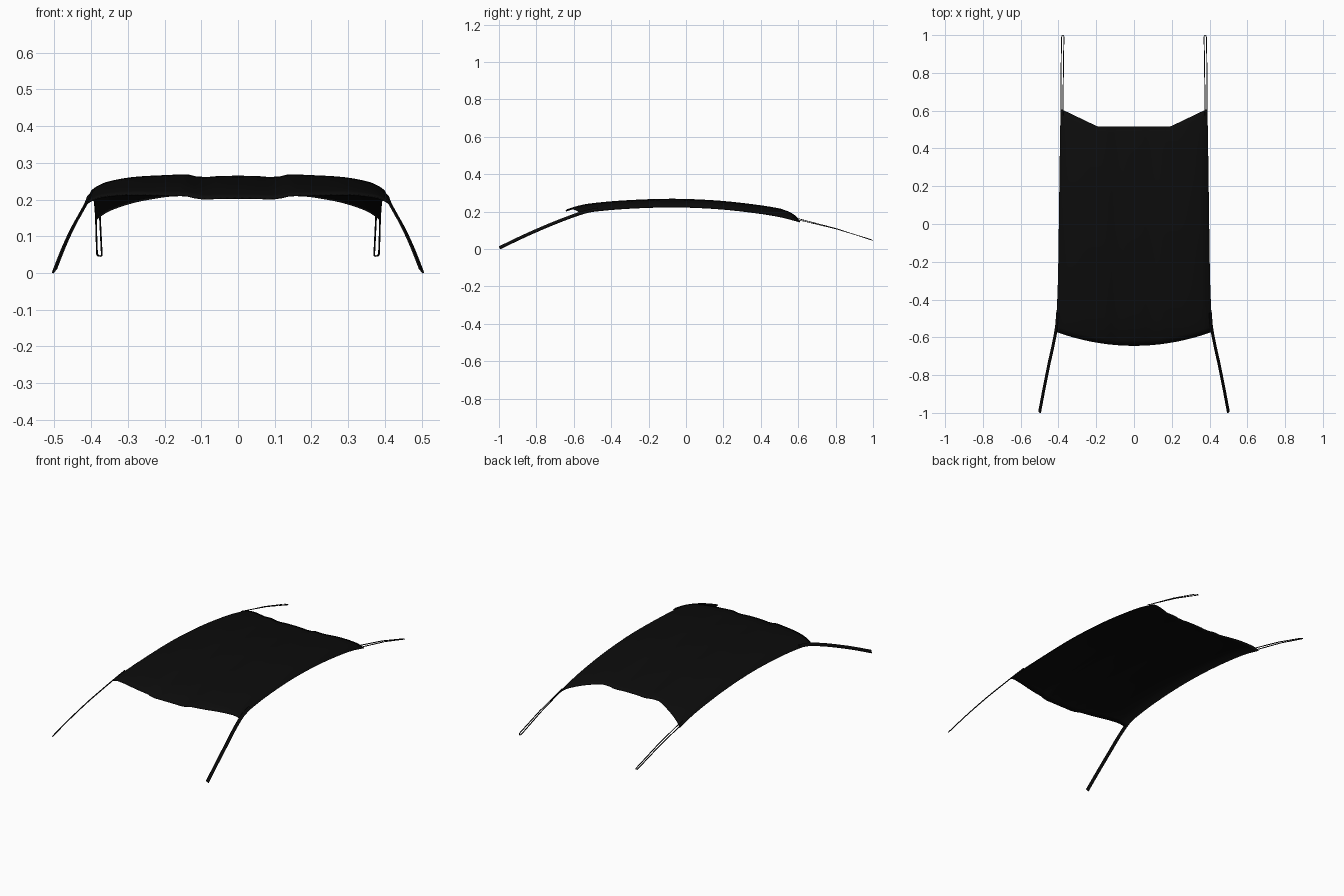
import bpy, bmesh, math
from mathutils import Vector

if "Cube" in bpy.data.objects:
    bpy.data.objects.remove(bpy.data.objects["Cube"])

black = bpy.data.materials.new("black_paint")
black.diffuse_color = (0.0035, 0.0035, 0.0035, 1)
black.use_nodes = True
black.node_tree.nodes["Principled BSDF"].inputs["Base Color"].default_value = black.diffuse_color


def curve_at(pts, x):
    """Smooth (cubic) interpolation through (x, value) points."""
    x = min(max(x, pts[0][0]), pts[-1][0])
    i = 0
    while i < len(pts) - 2 and x > pts[i + 1][0]:
        i += 1

    def slope(k):
        a, b = pts[max(k - 1, 0)], pts[min(k + 1, len(pts) - 1)]
        return (b[1] - a[1]) / (b[0] - a[0])
    (x0, v0), (x1, v1) = pts[i], pts[i + 1]
    h = x1 - x0
    s = (x - x0) / h
    return ((2*s**3 - 3*s**2 + 1) * v0 + (s**3 - 2*s**2 + s) * h * slope(i)
            + (3*s**2 - 2*s**3) * v1 + (s**3 - s**2) * h * slope(i + 1))


def add_object(name, bm):
    bmesh.ops.recalc_face_normals(bm, faces=bm.faces)
    mesh = bpy.data.meshes.new(name)
    bm.to_mesh(mesh)
    bm.free()
    mesh.materials.append(black)
    ob = bpy.data.objects.new(name, mesh)
    bpy.context.collection.objects.link(ob)
    bpy.ops.object.select_all(action='DESELECT')
    ob.select_set(True)
    bpy.context.view_layer.objects.active = ob
    bpy.ops.object.shade_smooth_by_angle(angle=math.radians(35))
    return ob


# Roof panel: crown along y, drop towards the sides, half width along y
crown = [(-.645, .212), (-.57, .235), (-.5, .247), (-.35, .261), (-.15, .27),
         (0, .27), (.2, .259), (.4, .236), (.515, .216), (.61, .191)]
drop = [(0, 0), (.33, .002), (.5, .005), (.73, .011), (.9, .024), (.97, .037), (1, .046)]
width = [(-.6, .417), (-.5, .411), (-.3, .403), (0, .398), (.3, .394), (.61, .389)]
# Shallow channel pressed into the middle of the panel
channel = [(0, -.006), (.05, -.006), (.08, -.008), (.115, -.006), (.14, 0), (.5, 0)]

COLS, ROWS = 64, 40
bm = bmesh.new()
grid = []
for i in range(COLS + 1):
    t = math.sin((2 * i / COLS - 1) * math.pi / 2)
    front = -.645 + .075 * t * t
    rear = .515 + max(0, abs(t) * .39 - .19) / .2 * .095
    col = []
    for j in range(ROWS + 1):
        y = front + (rear - front) * j / ROWS
        x = t * curve_at(width, y)
        z = curve_at(crown, y) - curve_at(drop, abs(t)) + curve_at(channel, abs(x))
        col.append(bm.verts.new((x, y, z)))
    grid.append(col)
for i in range(COLS):
    for j in range(ROWS):
        bm.faces.new((grid[i][j], grid[i+1][j], grid[i+1][j+1], grid[i][j+1]))
roof = add_object("roof_panel", bm)
solid = roof.modifiers.new("thickness", 'SOLIDIFY')
solid.thickness = .004
solid.offset = -1


def strip(name, path, normal, wide, thick, side):
    """Flat bar swept along a path, facing roughly along normal."""
    bm = bmesh.new()
    rings = []
    for k, p in enumerate(path):
        tan = (path[min(k + 1, len(path) - 1)] - path[max(k - 1, 0)]).normalized()
        w = tan.cross(normal).normalized()
        n = w.cross(tan)
        ring = []
        for a, b in ((-1, -1), (1, -1), (1, 1), (-1, 1)):
            q = p + w * a * wide / 2 + n * b * thick / 2
            ring.append(bm.verts.new((q.x * side, q.y, q.z)))
        rings.append(ring)
    for r0, r1 in zip(rings, rings[1:]):
        for k in range(4):
            bm.faces.new((r0[k], r0[(k+1) % 4], r1[(k+1) % 4], r1[k]))
    bm.faces.new(rings[0])
    bm.faces.new(rings[-1])
    return add_object(name, bm)


# Front pillars and rear window frames, mirrored left and right
px = [(-.997, .5), (-.87, .476), (-.74, .45), (-.65, .43), (-.55, .411), (-.47, .404)]
pz = [(-.997, .006), (-.87, .067), (-.74, .124), (-.65, .16), (-.55, .195), (-.47, .213)]
for side, label in ((-1, "left"), (1, "right")):
    ys = [-.47 - .527 * k / 16 for k in range(17)]
    path = [Vector((curve_at(px, y), y, curve_at(pz, y))) for y in ys]
    strip("front_pillar_" + label, path, Vector((.75, 0, .65)), .018, .005, side)

    # Thin open loop: outer rail, rounded foot, inner rail
    loop = [(.387, .59, .158), (.386, .8, .108), (.384, .985, .052), (.381, .996, .047),
            (.374, .998, .046), (.371, .992, .048), (.374, .8, .11), (.377, .57, .17)]
    strip("rear_frame_" + label, [Vector(p) for p in loop],
          Vector((.1, .26, .96)), .0045, .003, side)
